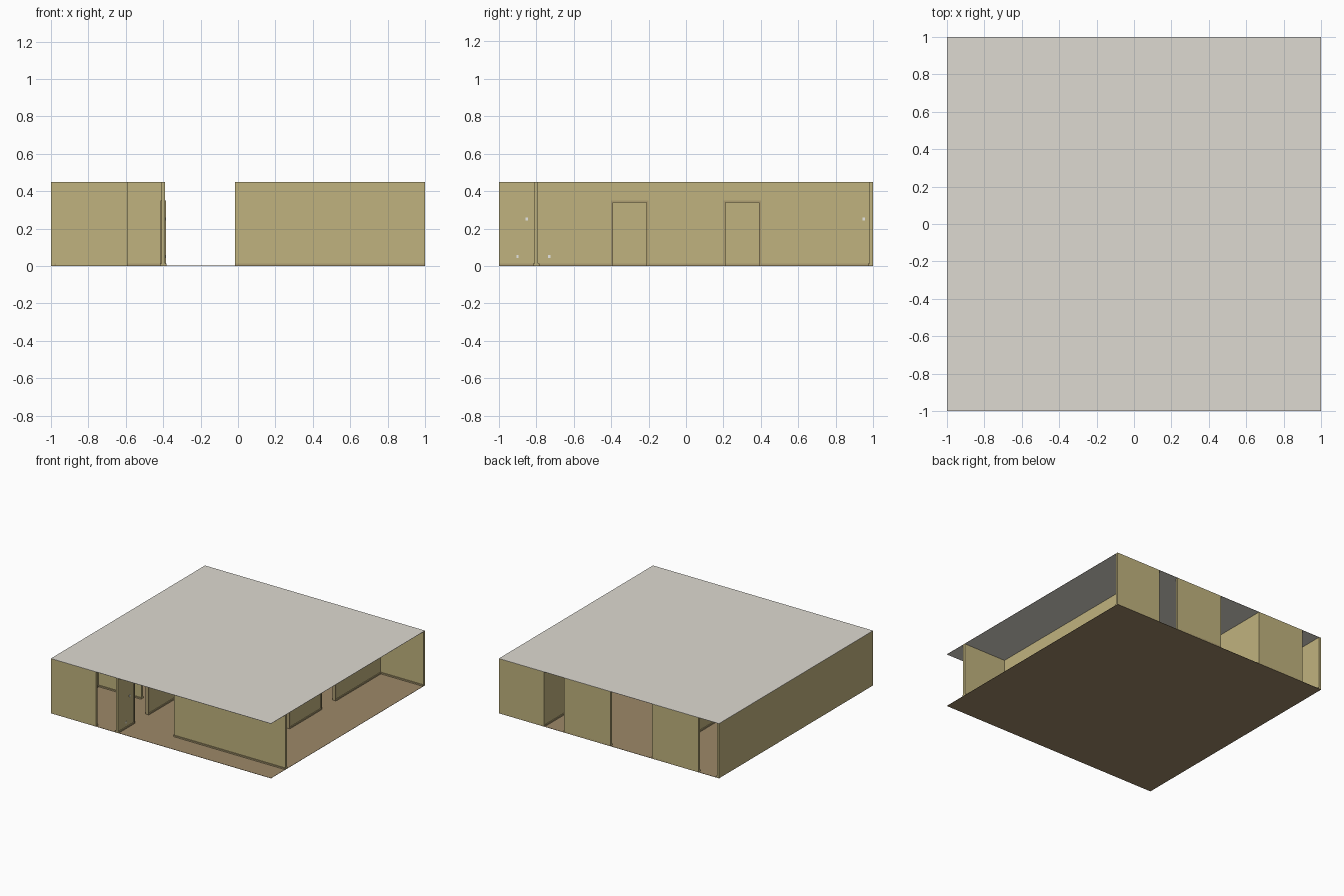
import bpy

cube = bpy.data.objects.get("Cube")
if cube:
    bpy.data.objects.remove(cube, do_unlink=True)


def material(name, r, g, b):
    m = bpy.data.materials.new(name)
    m.use_nodes = True
    m.diffuse_color = (r, g, b, 1)
    m.node_tree.nodes["Principled BSDF"].inputs["Base Color"].default_value = (r, g, b, 1)
    return m


WALL = material("mustard wallpaper", 0.53, 0.45, 0.21)
CEILING = material("ceiling grey", 0.73, 0.70, 0.64)
FLOOR = material("brown carpet", 0.34, 0.25, 0.14)
TRIM = material("tan trim", 0.42, 0.34, 0.17)
PLATE = material("white plastic", 0.8, 0.8, 0.78)

HEIGHT, THICK, DOOR = 0.45, 0.02, 0.35
SKIRT_HEIGHT, SKIRT_PROUD = 0.013, 0.007
FRAME, FRAME_PROUD = 0.01, 0.005


def box(name, lo, hi, mat):
    """Box between two corners, kept inside the square plot."""
    lo = [max(-1, lo[0]), max(-1, lo[1]), lo[2]]
    hi = [min(1, hi[0]), min(1, hi[1]), hi[2]]
    bpy.ops.mesh.primitive_cube_add(size=1, location=[(a + b) / 2 for a, b in zip(lo, hi)])
    ob = bpy.context.object
    ob.name = name
    ob.scale = [b - a for a, b in zip(lo, hi)]
    bpy.ops.object.transform_apply(location=False, rotation=False, scale=True)
    ob.data.materials.append(mat)
    return ob


def strip(name, axis, line, start, end, bottom, top, half, mat):
    """Upright box running along an axis, centred on a line."""
    if axis == "x":
        return box(name, (start, line - half, bottom), (end, line + half, top), mat)
    return box(name, (line - half, start, bottom), (line + half, end, top), mat)


def wall(name, axis, line, start, end):
    """Full height wall with a skirting board on both sides."""
    strip(name, axis, line, start, end, 0.002, HEIGHT - 0.002, THICK / 2, WALL)
    strip(name + "_skirting", axis, line, start, end, 0.002, SKIRT_HEIGHT,
          THICK / 2 + SKIRT_PROUD, TRIM)


def doorway(name, line, start, end):
    """Wall above an opening, with a proud frame around the opening."""
    strip(name + "_lintel", "y", line, start, end, DOOR, HEIGHT - 0.002, THICK / 2, WALL)
    half = THICK / 2 + FRAME_PROUD
    strip(name + "_frame_near", "y", line, start, start + FRAME, 0.002, DOOR, half, TRIM)
    strip(name + "_frame_far", "y", line, end - FRAME, end, 0.002, DOOR, half, TRIM)
    strip(name + "_frame_top", "y", line, start + FRAME, end - FRAME,
          DOOR - FRAME, DOOR, half, TRIM)


# floor and ceiling
box("floor", (-1, -1, 0), (1, 1, 0.002), FLOOR)
box("ceiling", (-1, -1, HEIGHT - 0.002), (1, 1, HEIGHT), CEILING)

# outer walls
wall("side_wall", "y", -0.99, -1, 1)
wall("front_wall", "x", -0.99, -0.98, -0.59)
wall("back_wall_a", "x", 0.99, 0.59, 1)
wall("back_wall_b", "x", 0.99, -0.015, 0.41)
wall("back_wall_c", "x", 0.99, -0.815, -0.39)

# inner walls across the room
wall("entry_wall", "x", -0.8, -0.015, 1)
wall("front_partition", "x", -0.4, -0.98, -0.59)
wall("back_partition", "x", 0.4, -0.98, -0.59)

# long wall with two doorways
wall("long_wall_front", "y", 0.6, -0.79, -0.4)
wall("long_wall_middle", "y", 0.6, -0.2, 0.2)
wall("long_wall_back", "y", 0.6, 0.4, 0.98)
doorway("long_wall_door_front", 0.6, -0.4, -0.2)
doorway("long_wall_door_back", 0.6, 0.2, 0.4)

# corridor wall with one doorway
wall("corridor_wall_front", "y", -0.4, -1, -0.8)
wall("corridor_wall_back", "y", -0.4, -0.6, 0.98)
doorway("corridor_door", -0.4, -0.8, -0.6)

# switches and sockets
for name, x, y, z in (("corridor_switch", -0.39, -0.85, 0.25),
                      ("corridor_socket", -0.39, -0.9, 0.05),
                      ("long_wall_switch", 0.61, 0.95, 0.25),
                      ("long_wall_socket", 0.61, -0.73, 0.05)):
    box(name, (x, y - 0.006, z - 0.008), (x + 0.003, y + 0.006, z + 0.008), PLATE)
